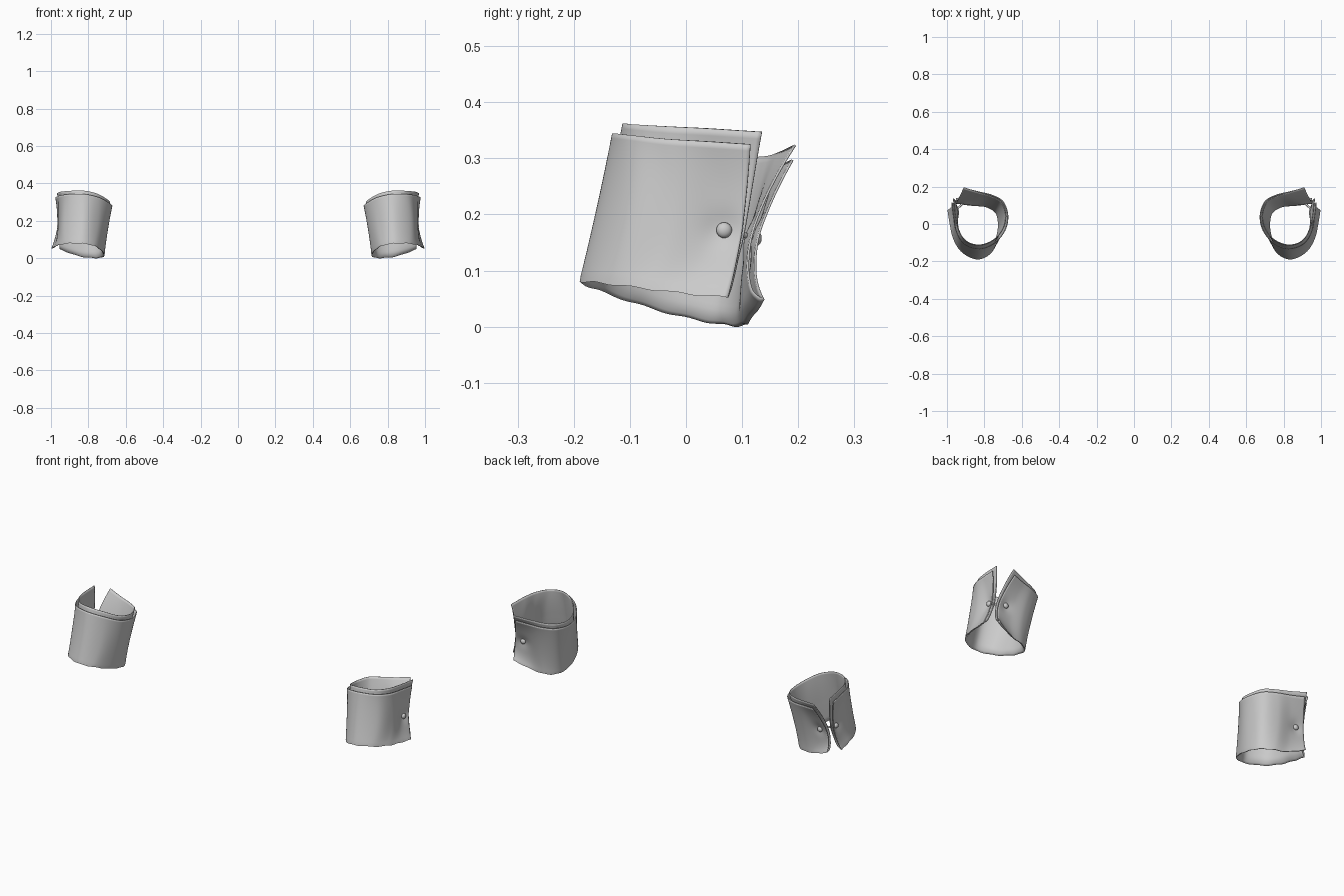
import bpy, bmesh, math
from mathutils import Vector, Matrix

if "Cube" in bpy.data.objects:
    bpy.data.objects.remove(bpy.data.objects["Cube"])

# Rim, waist and hem curves of the right cuff, running from the outer flap round the front to the back flap
TOP = [(.975,.115,.325),(.966,.04,.33),(.95,-.04,.335),(.905,-.105,.342),(.825,-.13,.343),(.745,-.1,.325),
       (.69,-.035,.295),(.674,.045,.28),(.70,.12,.28),(.76,.155,.282),(.83,.172,.288),(.90,.19,.297)]
MID = [(.966,.10,.175),(.957,.05,.18),(.957,-.03,.19),(.925,-.11,.21),(.83,-.157,.213),(.75,-.12,.19),
       (.708,-.05,.16),(.699,.02,.145),(.722,.09,.135),(.79,.122,.135),(.87,.122,.14),(.945,.128,.15)]
HEM = [(.996,.075,.053),(.984,0,.06),(.965,-.08,.07),(.92,-.15,.079),(.84,-.188,.081),(.77,-.16,.068),
       (.73,-.09,.043),(.715,-.01,.02),(.728,.06,.006),(.78,.10,.003),(.86,.115,.015),(.95,.138,.048)]
BUTTONS = [(Vector((.958,.068,.172)), Vector((1,.05,.05))), (Vector((.90,.125,.158)), Vector((-.05,1,.05)))]


def along(pts, u):
    """Smooth point on a control curve, u in 0..1, extended straight past the ends."""
    p = [Vector(q) for q in pts]
    p = [2*p[0]-p[1]] + p + [2*p[-1]-p[-2]]
    s = u*(len(pts)-1)
    i = max(0, min(len(pts)-2, int(math.floor(s))))
    t = s-i
    a, b, c, d = p[i:i+4]
    if t < 0:
        return b+(c-a)*.5*t
    if t > 1:
        return c+(d-b)*.5*(t-1)
    return .5*(2*b+(c-a)*t+(2*a-5*b+4*c-d)*t*t+(3*b-a-3*c+d)*t**3)


def surface(u, v):
    """Quadratic blend of hem, waist and rim."""
    h, m, t = along(HEM, u), along(MID, u), along(TOP, u)
    return h*(2*v-1)*(v-1) + m*4*v*(1-v) + t*v*(2*v-1)


def cloth_point(u, v, inner):
    if inner:
        u += (u-.5)*.05*max(0, v-.3)
    p = surface(u, v)
    tan = surface(u+.01, v)-surface(u-.01, v)
    inward = Vector((tan.y, -tan.x, 0)).normalized()
    depth = 0
    if inner:
        depth = .013*min(1, math.sqrt(max(0, v)/.08)) + .004*max(0, v-.5)
    # dimples pulled in by the link
    for c, _ in BUTTONS:
        depth += .008*math.exp(-(p-c).length_squared/.0010)
    p += inward*depth
    # soft ripples along the folded hem
    p.z += .0015*math.sin(u*70)*math.exp(-v*15)
    return p


def finish(name, bm, side):
    if side < 0:
        bmesh.ops.scale(bm, vec=(-1, 1, 1), verts=bm.verts)
    bmesh.ops.recalc_face_normals(bm, faces=bm.faces)
    me = bpy.data.meshes.new(name)
    bm.to_mesh(me)
    bm.free()
    ob = bpy.data.objects.new(name, me)
    bpy.context.collection.objects.link(ob)
    bpy.context.view_layer.objects.active = ob
    bpy.ops.object.select_all(action='DESELECT')
    ob.select_set(True)
    bpy.ops.object.shade_smooth_by_angle(angle=math.radians(45))
    return ob


def cuff(label, side):
    # Folded double-layer cloth: outer rim down to hem, then up the inside
    bm = bmesh.new()
    nu, nv = 110, 28
    rows = [(1-i/nv, False) for i in range(nv+1)]
    rows += [(.008, True), (.02, True)] + [(.02+1.05*i/nv, True) for i in range(1, nv+1)]
    grid = [[bm.verts.new(cloth_point(j/nu, v, inn)) for j in range(nu+1)] for v, inn in rows]
    for a, b in zip(grid, grid[1:]):
        for j in range(nu):
            bm.faces.new((a[j], a[j+1], b[j+1], b[j]))
    ob = finish(label+"_cuff", bm, side)
    sol = ob.modifiers.new("cloth_thickness", 'SOLIDIFY')
    sol.thickness = .004
    sol.offset = 0

    # Domed buttons on both flaps
    for n, (c, d) in enumerate(BUTTONS):
        bm = bmesh.new()
        rot = d.to_track_quat('Z', 'Y').to_matrix().to_4x4()
        bmesh.ops.create_uvsphere(bm, u_segments=24, v_segments=12, radius=1,
                                  matrix=Matrix.Translation(c) @ rot @ Matrix.Diagonal((.014, .014, .010, 1)))
        finish(label+("_outer_button", "_back_button")[n], bm, side)

    # Post joining the two buttons
    bm = bmesh.new()
    a, b = BUTTONS[0][0], BUTTONS[1][0]
    m = Matrix.Translation((a+b)/2) @ (b-a).to_track_quat('Z', 'Y').to_matrix().to_4x4()
    bmesh.ops.create_cone(bm, cap_ends=True, segments=16, radius1=.005, radius2=.005,
                          depth=(b-a).length, matrix=m)
    finish(label+"_link_post", bm, side)


cuff("right", 1)
cuff("left", -1)
